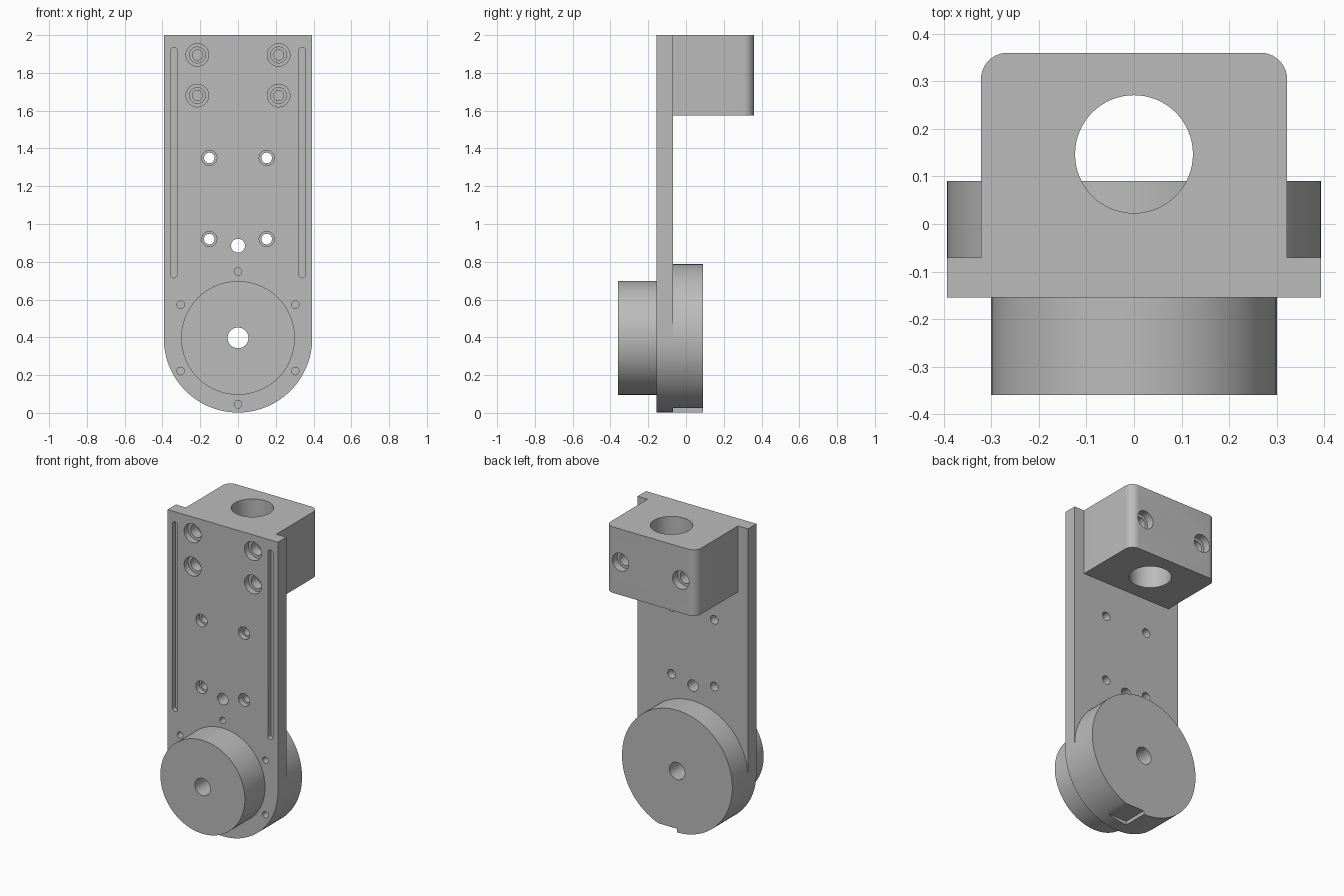
import bpy, bmesh, math
from mathutils import Matrix, Vector

default = bpy.data.objects.get("Cube")
if default:
    bpy.data.objects.remove(default, do_unlink=True)

R = 0.393             # half width of the plate and radius of the rear disc
CZ = 0.395            # height of the disc axis
FRONT, BACK = -0.155, -0.07   # plate faces
TOP = 2.0
SEG = 96

grey = bpy.data.materials.new("machined grey")
grey.use_nodes = True
colour = (0.5, 0.5, 0.5, 1)
grey.diffuse_color = colour
grey.node_tree.nodes["Principled BSDF"].inputs["Base Color"].default_value = colour


def arc(cx, cy, r, start, end, n):
    """Points on an arc, angles in degrees."""
    return [(cx + r * math.cos(math.radians(start + (end - start) * i / n)),
             cy + r * math.sin(math.radians(start + (end - start) * i / n)))
            for i in range(n + 1)]


def prism(bm, outline, lo, hi, axis):
    """Extrude an outline along y (outline is x, z) or z (outline is x, y)."""
    def place(p, d):
        return (p[0], d, p[1]) if axis == "y" else (p[0], p[1], d)
    a = [bm.verts.new(place(p, lo)) for p in outline]
    b = [bm.verts.new(place(p, hi)) for p in outline]
    n = len(outline)
    faces = [bm.faces.new(a), bm.faces.new(b[::-1])]
    faces += [bm.faces.new((a[i], b[i], b[(i + 1) % n], a[(i + 1) % n])) for i in range(n)]
    bmesh.ops.recalc_face_normals(bm, faces=faces)


def stepped_hole(bm, x, z, steps, n=32):
    """Stepped round cutter along y; steps are (y, radius) pairs."""
    rings = [[bm.verts.new((px, y, pz)) for px, pz in arc(x, z, r, 0, 360, n)[:-1]]
             for y, r in steps]
    faces = [bm.faces.new(rings[0]), bm.faces.new(rings[-1])]
    for a, b in zip(rings, rings[1:]):
        faces += [bm.faces.new((a[i], b[i], b[(i + 1) % n], a[(i + 1) % n])) for i in range(n)]
    bmesh.ops.recalc_face_normals(bm, faces=faces)


def make(name, bm):
    mesh = bpy.data.meshes.new(name)
    bm.to_mesh(mesh)
    bm.free()
    mesh.materials.append(grey)
    ob = bpy.data.objects.new(name, mesh)
    bpy.context.collection.objects.link(ob)
    return ob


def part(name, outline, lo, hi, axis="y"):
    bm = bmesh.new()
    prism(bm, outline, lo, hi, axis)
    return make(name, bm)


# Solid parts
plate = part("arm_plate", [(R, TOP), (-R, TOP)] + arc(0, CZ, R, 180, 360, SEG // 2), FRONT, BACK)
disc = part("rear_disc", arc(0, CZ, R, 0, 360, SEG)[:-1], BACK, 0.09)
hub = part("front_hub", arc(0, CZ + 0.002, 0.301, 0, 360, SEG)[:-1], -0.36, FRONT)
W, DEPTH, C = 0.322, 0.36, 0.055
block = part("clamp_block", [(-W, BACK), (W, BACK)]
             + arc(W - C, DEPTH - C, C, 0, 90, 10)
             + arc(C - W, DEPTH - C, C, 90, 180, 10), 1.575, TOP, "z")

# Cutters, all disjoint
bm = bmesh.new()
prism(bm, arc(0, 0.147, 0.124, 0, 360, 64)[:-1], 1.5, 2.1, "z")      # vertical bore
stepped_hole(bm, 0, CZ + 0.002, [(-0.5, 0.055), (0.3, 0.055)], 48)   # axle hole
stepped_hole(bm, 0, 0.885, [(-0.3, 0.037), (0.03, 0.037)])           # cable hole
for s in (-1, 1):
    for z in (1.895, 1.68):     # counterbored block bolts
        stepped_hole(bm, s * 0.215, z, [(-0.2, 0.06), (-0.115, 0.06), (-0.115, 0.042),
                                        (-0.05, 0.042), (-0.05, 0.027), (0.08, 0.027)])
    for z in (1.35, 0.92):      # countersunk plate holes
        stepped_hole(bm, s * 0.152, z, [(-0.2, 0.04), (-0.12, 0.04), (-0.12, 0.028), (0, 0.028)])
    stepped_hole(bm, s * 0.215, 1.787, [(0.4, 0.058), (0.31, 0.058), (0.31, 0.04),
                                        (0.24, 0.04), (0.24, 0.027), (0.1, 0.027)])
    prism(bm, arc(s * 0.34, 1.917, 0.018, 0, 180, 10)
          + arc(s * 0.34, 0.733, 0.018, 180, 360, 10), -0.2, -0.125, "y")   # long slots
for i in range(6):              # ring of small pin holes
    a = math.radians(30 + 60 * i)
    stepped_hole(bm, 0.351 * math.cos(a), CZ + 0.002 + 0.351 * math.sin(a),
                 [(-0.2, 0.02), (BACK - 0.01, 0.02)], 20)
holes = make("hole_cutters", bm)

# Small notch under the rear disc
bm = bmesh.new()
prism(bm, [(0, -0.1), (0.2, -0.1), (0.2, 0.025), (0, 0.025)], BACK - 0.05, 0.2, "y")
notch = make("notch_cutter", bm)


def cut(ob, cutter):
    mod = ob.modifiers.new("cut", "BOOLEAN")
    mod.operation = "DIFFERENCE"
    mod.solver = "EXACT"
    mod.object = cutter
    bpy.context.view_layer.objects.active = ob
    bpy.ops.object.modifier_apply(modifier=mod.name)


for ob in (plate, disc, hub, block):
    cut(ob, holes)
cut(disc, notch)
for cutter in (holes, notch):
    bpy.data.objects.remove(cutter, do_unlink=True)

bpy.ops.object.select_all(action="DESELECT")
for ob in (plate, disc, hub, block):
    ob.select_set(True)
bpy.context.view_layer.objects.active = plate
bpy.ops.object.shade_smooth_by_angle(angle=math.radians(30))
